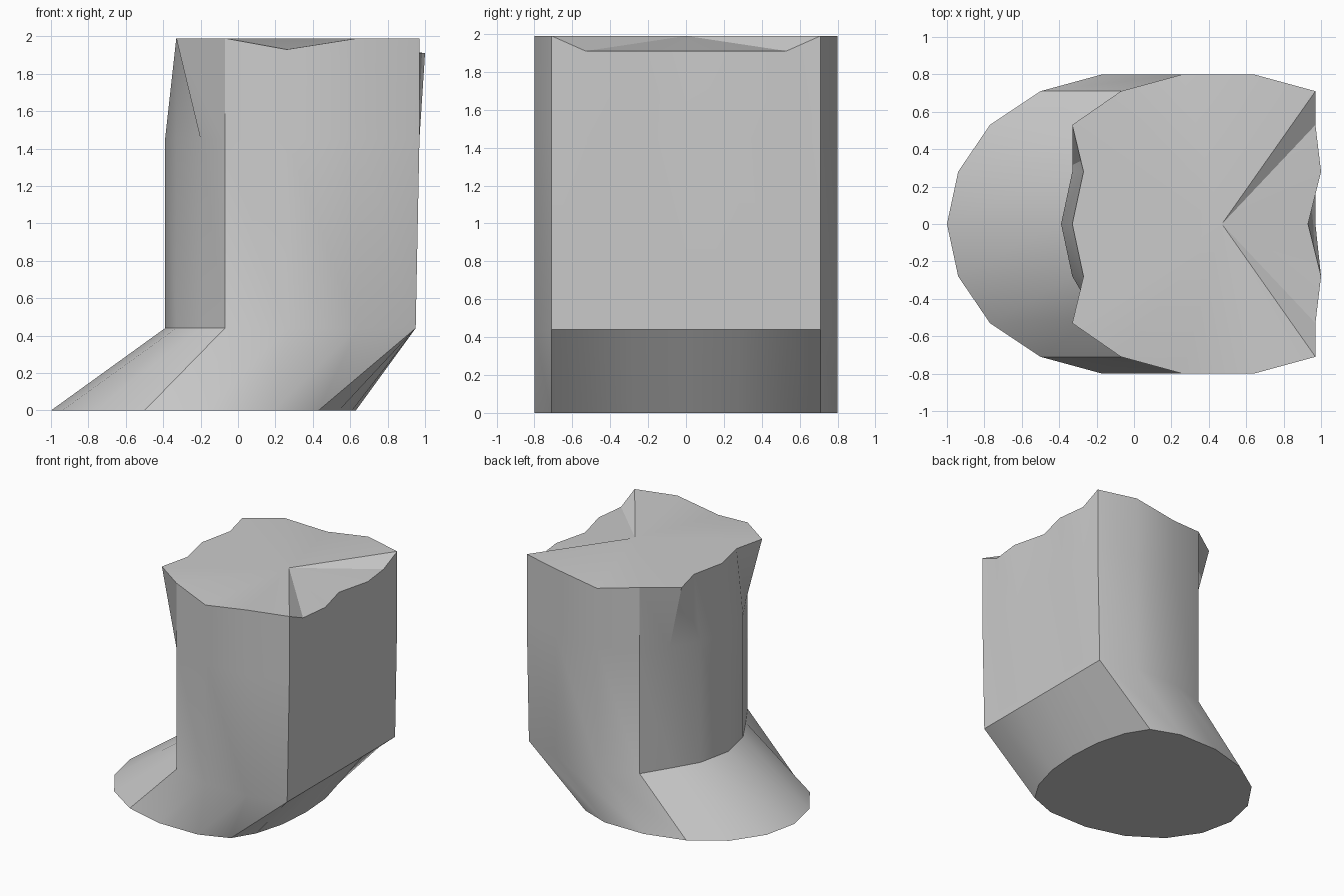
import bpy
import bmesh
import math

default_cube = bpy.data.objects.get("Cube")
if default_cube:
    bpy.data.objects.remove(default_cube, do_unlink=True)


def flat_material(name, colour):
    material = bpy.data.materials.new(name)
    material.use_nodes = True
    material.diffuse_color = colour
    material.node_tree.nodes["Principled BSDF"].inputs["Base Color"].default_value = colour
    return material


def mirrored(half):
    """Complete a half outline (from the toe round to the heel) across y = 0."""
    return half + [(x, -y, z) for x, y, z in reversed(half[1:-1])]


def at_height(outline, height):
    return [(x, y, height) for x, y in outline]


def loft(name, rings, cap_centre, material):
    """Skin a stack of closed rings, with a flat base and a fanned top."""
    bm = bmesh.new()
    loops = [[bm.verts.new(point) for point in ring] for ring in rings]
    count = len(loops[0])
    for low, high in zip(loops, loops[1:]):
        for i in range(count):
            j = (i + 1) % count
            bm.faces.new((low[i], low[j], high[j], high[i]))
    bm.faces.new(list(reversed(loops[0])))
    centre = bm.verts.new(cap_centre)
    top = loops[-1]
    for i in range(count):
        bm.faces.new((top[i], top[(i + 1) % count], centre))
    bmesh.ops.recalc_face_normals(bm, faces=bm.faces[:])
    mesh = bpy.data.meshes.new(name)
    bm.to_mesh(mesh)
    bm.free()
    mesh.materials.append(material)
    obj = bpy.data.objects.new(name, mesh)
    bpy.context.collection.objects.link(obj)
    return obj


# Oval base outline, half only
base = [(-1, 0), (-.94, .28), (-.77, .53), (-.5, .71), (-.17, .8),
        (.19, .8), (.43, .71), (.54, .53), (.61, .28), (.63, 0)]

# Upright column outline, hollowed on the toe side and cut flat at the heel
column = [(-.39, 0), (-.33, .28), (-.2, .5), (-.07, .71), (.26, .8),
          (.64, .8), (.95, .71), (.95, .53), (.95, .28), (.95, 0)]

# Uneven broken rim
high, dip = 1.99, 1.91
rim = [(-.33, 0, high), (-.27, .28, high), (-.33, .53, high), (-.07, .71, high),
       (.26, .8, 1.93), (.64, .8, high), (.97, .71, high), (.97, .53, dip),
       (1, .28, dip), (.93, 0, dip)]

# The heel leans out a little below the rim
shoulder = [(x + .02 if x > .9 else x, y) for x, y in column]

grey = flat_material("plain grey", (.6, .6, .6, 1))
rings = [mirrored(at_height(base, 0)), mirrored(at_height(column, .44)),
         mirrored(at_height(shoulder, 1.45)), mirrored(rim)]
stump = loft("leaning_stump", rings, (.47, 0, high), grey)

# Soft curved walls with crisp corners
bpy.ops.object.select_all(action="DESELECT")
stump.select_set(True)
bpy.context.view_layer.objects.active = stump
bpy.ops.object.shade_smooth_by_angle(angle=math.radians(30))
